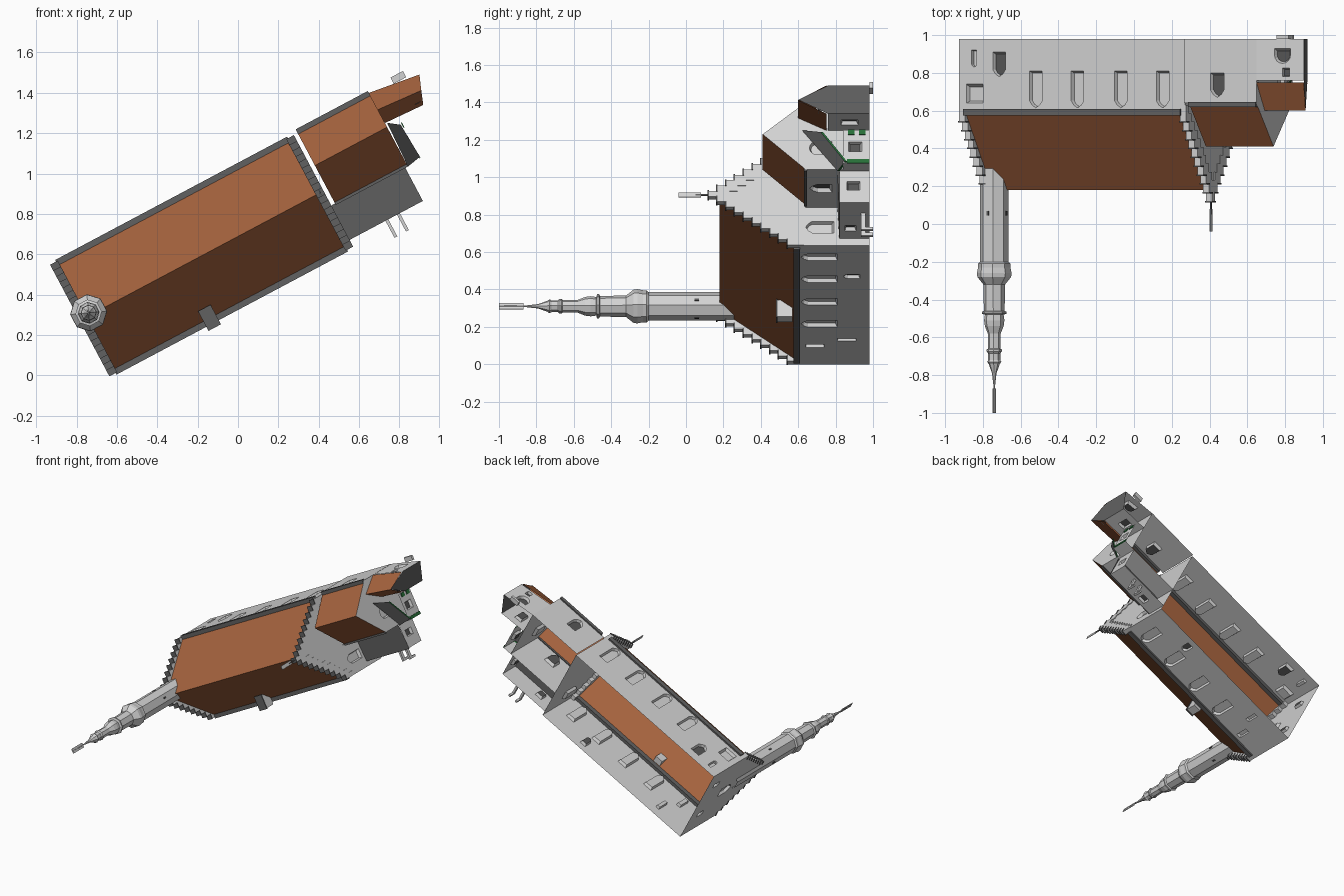
import bpy, bmesh, math
from mathutils import Matrix, Vector

cube = bpy.data.objects.get("Cube")
if cube:
    bpy.data.objects.remove(cube)


def material(name, r, g, b):
    m = bpy.data.materials.new(name)
    m.use_nodes = True
    m.diffuse_color = (r, g, b, 1)
    m.node_tree.nodes["Principled BSDF"].inputs["Base Color"].default_value = (r, g, b, 1)
    return m


PLASTER = material("pale plaster", .65, .65, .65)
TILE = material("orange tile", .38, .125, .048)
SLATE = material("dark slate", .12, .12, .12)
GLASS = material("dark opening", .09, .09, .09)
GREEN = material("green paint", .02, .16, .04)

# Building frame: u along the nave, v across it, w up the walls
ANGLE = math.radians(28)
C, S = math.cos(ANGLE), math.sin(ANGLE)
FRAME = Matrix(((C, -S, 0, -.635), (0, 0, -1, .98), (S, C, 0, 0), (0, 0, 0, 1)))


def finish(name, bm, *mats):
    me = bpy.data.meshes.new(name)
    bm.to_mesh(me)
    bm.free()
    for m in mats:
        me.materials.append(m)
    ob = bpy.data.objects.new(name, me)
    ob.matrix_world = FRAME
    bpy.context.scene.collection.objects.link(ob)
    return ob


def add_box(bm, u, v, w, mat=0):
    r = bmesh.ops.create_cube(bm, size=1)
    for p in r["verts"]:
        p.co = Vector([a[0] + (a[1] - a[0]) * (c + .5) for a, c in zip((u, v, w), p.co)])
    for f in {f for p in r["verts"] for f in p.link_faces}:
        f.material_index = mat


def box(name, u, v, w, mat):
    bm = bmesh.new()
    add_box(bm, u, v, w)
    return finish(name, bm, mat)


def panels(name, polys, mat):
    bm = bmesh.new()
    for poly in polys:
        bm.faces.new([bm.verts.new(p) for p in poly])
    return finish(name, bm, mat)


def opening(s, lo, hi, width, shape):
    """Outline of a square, pointed or round-headed opening."""
    h = width / 2
    pts = [(s - h, lo), (s + h, lo)]
    if shape == "square":
        return pts + [(s + h, hi), (s - h, hi)]
    if shape == "pointed":
        return pts + [(s + h, hi - h), (s + h * .6, hi - h * .4), (s, hi),
                      (s - h * .6, hi - h * .4), (s - h, hi - h)]
    arc = [math.pi * i / 8 for i in range(9)]
    return pts + [(s + h * math.cos(a), hi - h + h * math.sin(a)) for a in arc]


def wall(name, start, end, height, openings=(), peak=None, depth=.02, mat=PLASTER):
    """Upright wall from start to end with recessed openings, outside on its right."""
    a, b = Vector((*start, 0)), Vector((*end, 0))
    d = (b - a).normalized()
    out = Vector((d.y, -d.x, 0))
    length = (b - a).length
    place = lambda p, back=0: a + d * p[0] + Vector((0, 0, p[1])) - out * back
    bm = bmesh.new()

    def loop(pts, back=0):
        vs = [bm.verts.new(place(p, back)) for p in pts]
        return vs, [bm.edges.new((vs[i], vs[(i + 1) % len(vs)])) for i in range(len(vs))]

    outline = [(0, 0), (length, 0), (length, height), (0, height)]
    if peak:
        outline.insert(3, peak)
    edges = loop(outline)[1]
    rings = []
    for s, lo, hi, width, shape, dark in openings:
        vs, es = loop(opening(s, lo, hi, width, shape))
        edges += es
        rings.append((vs, opening(s, lo + width * .15, hi - width * .1, width * .8, shape), dark))
    bmesh.ops.triangle_fill(bm, use_beauty=True, use_dissolve=False, edges=edges, normal=out)
    for f in bm.faces:
        f.normal_update()
        if f.normal.dot(out) < 0:
            f.normal_flip()
    for vs, inner, dark in rings:
        back = [bm.verts.new(place(p, depth)) for p in inner]
        for i in range(len(vs)):
            j = (i + 1) % len(vs)
            bm.faces.new((vs[i], vs[j], back[j], back[i]))
        bm.faces.new(back).material_index = 1 if dark else 0
    return finish(name, bm, mat, GLASS)


# Nave
L, W, EAVE, RIDGE = 1.355, .62, .38, .80
MID = W / 2
BAYS = (.46, .71, .97, 1.22)
tall = lambda s: (s, .17, .365, .075, "pointed", False)
wall("nave_south_wall", (0, 0), (L, 0), EAVE,
     [tall(u) for u in BAYS] + [(.21, .24, .34, .035, "square", False),
      (.28, .07, .17, .03, "square", False), (1.0, .05, .14, .05, "pointed", True)])
wall("nave_north_wall", (L, W), (0, W), EAVE,
     [tall(L - u) for u in BAYS] + [(L - .094, .24, .34, .1, "square", False),
      (L - .24, .07, .2, .075, "pointed", True), (L - .09, .06, .15, .03, "pointed", False)])
wall("nave_west_gable", (0, W), (0, 0), EAVE,
     [(.15, .1, .17, .04, "square", True), (.45, .1, .17, .04, "square", True),
      (MID, .28, .42, .08, "pointed", False)], (MID, RIDGE))
wall("nave_east_gable", (L, 0), (L, W), EAVE,
     [(.11, .19, .34, .07, "pointed", False)], (MID, RIDGE))
panels("nave_roof", [[(0, v, EAVE), (L, v, EAVE), (L, MID, RIDGE), (0, MID, RIDGE)]
                     for v in (0, W)], TILE)
for side, v in (("south", 0), ("north", W)):
    box("nave_eave_" + side, (.03, 1.33), (v - .012, v + .024) if v == 0 else (v - .024, v + .012),
        (.37, .405), SLATE)

# Stepped gable parapets with slate copings
STEPS = 9
for name, u0 in (("west_steps", 0), ("east_steps", L - .03)):
    bm = bmesh.new()
    run = MID / (STEPS + .5)
    for i in range(STEPS + 1):
        top = .435 + .047 * i
        low = EAVE + (RIDGE - EAVE) * i / (STEPS + .5) - .03
        for v in (i * run, W - (i + 1) * run):
            add_box(bm, (u0, u0 + .035), (v, v + run), (low, top))
            add_box(bm, (u0 - .004, u0 + .039), (v - .003, v + run + .003), (top, top + .008), 1)
    finish(name, bm, PLASTER, SLATE)
box("east_finial_rod", (L - .014, L - .006), (MID - .004, MID + .004), (.85, .93), SLATE)
box("east_finial_vane", (L - .012, L - .008), (MID - .014, MID + .014), (.9, 1.02), PLASTER)

# Small dormer on the south eave
box("dormer", (.54, .6), (-.03, .07), (.41, .49), PLASTER)
box("dormer_cap", (.535, .605), (-.035, .075), (.49, .5), SLATE)


# Octagonal west turret
def turret(name, profile, sides, centre, mat):
    bm = bmesh.new()
    rings = []
    for r, w in profile:
        rings.append([bm.verts.new((centre[0] + r * math.cos(t), centre[1] + r * math.sin(t), w))
                      for t in (math.tau * (k + .5) / sides for k in range(sides))])
    for a, b in zip(rings, rings[1:]):
        for k in range(sides):
            j = (k + 1) % sides
            bm.faces.new((a[k], a[j], b[j], b[k]))
    bm.faces.new(rings[-1])
    return finish(name, bm, mat)


TC = (.053, .323)
turret("turret", [(.076, .45), (.076, 1.18), (.086, 1.19), (.086, 1.21), (.092, 1.24),
                  (.09, 1.26), (.058, 1.3), (.055, 1.44), (.066, 1.445), (.066, 1.455),
                  (.05, 1.46), (.054, 1.49), (.05, 1.52), (.034, 1.56), (.034, 1.64),
                  (.04, 1.645), (.04, 1.655), (.032, 1.665), (.032, 1.7), (.038, 1.71),
                  (.03, 1.72), (.012, 1.77), (.004, 1.84), (.003, 1.98)], 8, TC, PLASTER)
for i in range(4):
    t = math.tau * i / 4
    p = Vector((TC[0] + .069 * math.cos(t), TC[1] + .069 * math.sin(t)))
    box("turret_slit", (p.x - .006, p.x + .006), (p.y - .006, p.y + .006), (.91, .935), GLASS)
box("turret_vane", (TC[0] - .002, TC[0] + .002), (TC[1] - .018, TC[1] + .018), (1.85, 1.98), PLASTER)

# Chancel
S0, N0, E0, CE, CR = .228, .634, 1.79, .34, .57
CM = (S0 + N0) / 2 + .01
wall("chancel_south_wall", (L, S0), (E0, S0), CE, [(.22, .2, .32, .09, "pointed", True)])
wall("chancel_north_wall", (E0, N0), (L, N0), CE, [(.235, .18, .31, .08, "pointed", True)])
wall("chancel_east_gable", (E0, S0), (E0, N0), CE,
     [(.13, .2, .32, .08, "round", False)], (CM - S0, CR))
panels("chancel_roof", [[(L + .03, v, CE), (E0, v, CE), (E0, CM, CR), (L + .03, CM, CR)]
                        for v in (S0, N0)], TILE)
box("chancel_eave_north", (L + .03, E0), (N0 - .02, N0 + .01), (CE - .005, CE + .02), SLATE)
box("chancel_eave_south", (L + .03, E0), (S0 - .008, S0 + .006), (CE - .008, CE + .008), SLATE)

# South annex with its flat roof and porch rails
wall("annex_south_wall", (L, .04), (1.77, .04), .16, [(.12, .07, .13, .06, "square", True)])
wall("annex_east_wall", (1.77, .04), (1.77, S0), .16, [(.1, .05, .12, .05, "square", True)])
panels("annex_roof", [[(L, .035, .16), (1.775, .035, .16), (1.775, S0, .17), (L, S0, .17)]], SLATE)
for u in (1.565, 1.63):
    box("porch_rail", (u, u + .016), (-.06, .04), (.02, .045), PLASTER)
    box("porch_post", (u, u + .016), (-.06, -.044), (-.02, .045), PLASTER)

# North-east room with its own gabled roof
A, B, D, F = (1.79, .633), (2.054, .596), (2.0, .454), (1.791, .464)
RA, RB = (1.775, .54, .38), (2.025, .522, .38)
wall("room_north_wall", B, A, .22, [(.12, .05, .13, .09, "round", True),
                                    (.1, .155, .2, .04, "square", True)])
wall("room_east_wall", D, B, .22, (), (.075, .38), mat=SLATE)
wall("room_south_wall", F, D, .22, [(.1, .06, .15, .06, "square", True)])
panels("room_roof", [[(*A, .23), (*B, .23), RB, RA], [(*F, .23), (*D, .23), RB, RA]], TILE)
box("room_skylight", (1.965, 1.995), (.474, .49), (.255, .275), SLATE)
box("room_doorstep", (1.92, 1.99), (.615, .65), (-.02, .0), PLASTER)

# Low east apse under a sloping slate slab
wall("apse_south_wall", (E0, S0), (1.86, S0), .14)
wall("apse_east_wall", (1.86, S0), (1.86, .43), .14, [(.1, .04, .11, .06, "square", True)])
slab = [(1.80, .46, .36), (1.855, .42, .26), (1.865, .235, .13), (1.79, .22, .17)]
panels("apse_slab", [slab], SLATE)
panels("apse_slab_trim", [[p, q, (q[0], q[1], q[2] - .012), (p[0], p[1], p[2] - .012)]
                          for p, q in zip(slab[1:], slab[2:])], GREEN)
box("green_sill", (1.86, 1.865), (S0, .25), (.0, .12), GREEN)
for v, w in ((.4, .02), (.4, .08)):
    box("green_shutter", (1.86, 1.866), (v, v + .028), (w, w + .035), GREEN)
